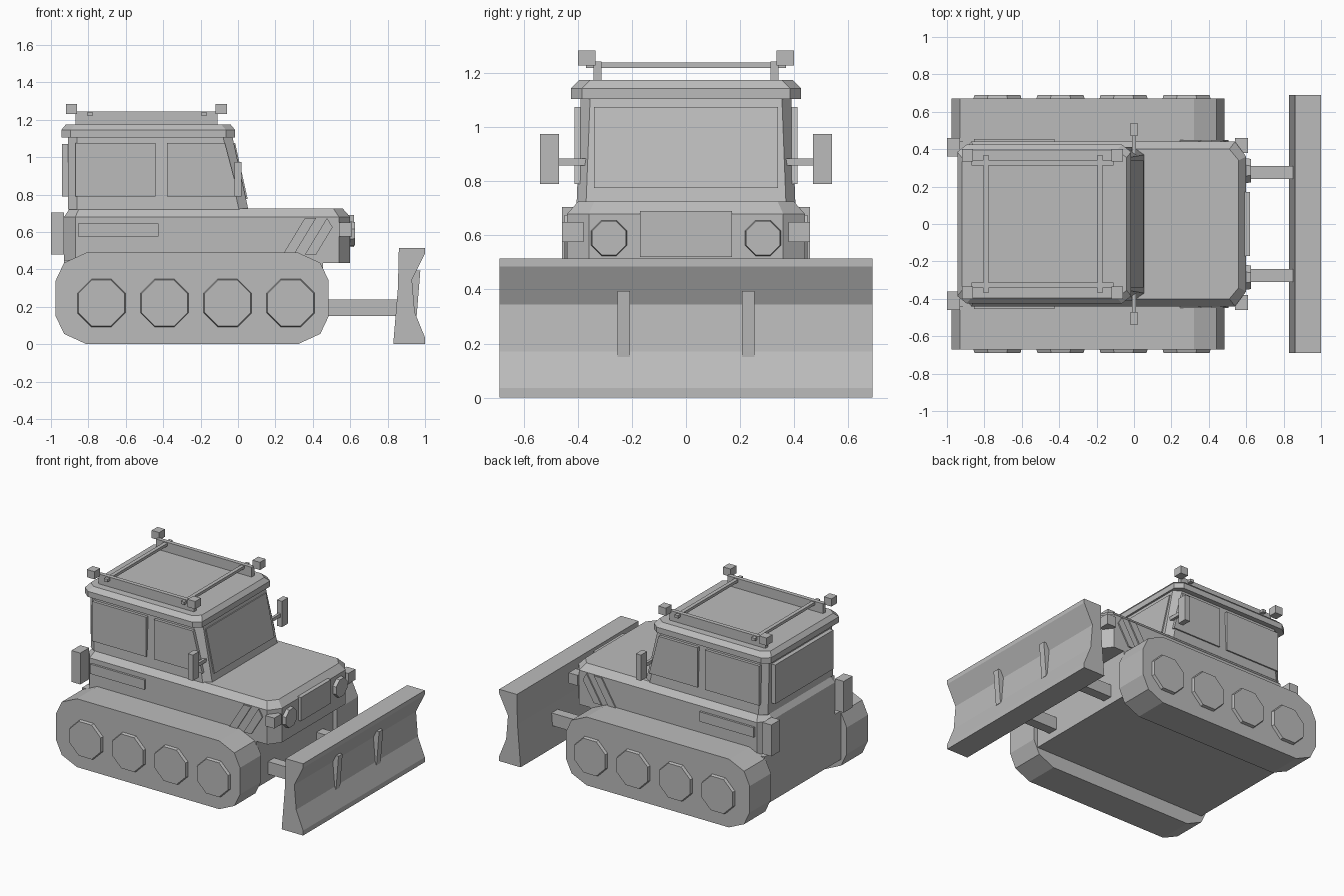
import bpy, bmesh, math

cube = bpy.data.objects.get("Cube")
if cube:
    bpy.data.objects.remove(cube, do_unlink=True)

GREY = (0.5, 0.5, 0.5, 1)
grey = bpy.data.materials.new("plain grey")
grey.use_nodes = True
grey.diffuse_color = GREY
grey.node_tree.nodes["Principled BSDF"].inputs["Base Color"].default_value = GREY


def loft(name, rings):
    """Skin a stack of matching point rings and cap both ends."""
    bm = bmesh.new()
    loops = [[bm.verts.new(p) for p in ring] for ring in rings]
    n = len(loops[0])
    for low, high in zip(loops, loops[1:]):
        for i in range(n):
            j = (i + 1) % n
            bm.faces.new((low[i], low[j], high[j], high[i]))
    bm.faces.new(loops[0][::-1])
    bm.faces.new(loops[-1])
    bmesh.ops.recalc_face_normals(bm, faces=bm.faces)
    mesh = bpy.data.meshes.new(name)
    bm.to_mesh(mesh)
    bm.free()
    mesh.materials.append(grey)
    obj = bpy.data.objects.new(name, mesh)
    bpy.context.collection.objects.link(obj)
    return obj


def side_profile(name, pts, y0, y1):
    """Extrude an (x, z) outline along y."""
    return loft(name, [[(x, y, z) for x, z in pts] for y in (y0, y1)])


def box(name, x, y, z):
    outline = [(x[0], z[0]), (x[1], z[0]), (x[1], z[1]), (x[0], z[1])]
    return side_profile(name, outline, *y)


def plan(z, back, front, y, cx=0.05, cy=0.04):
    """Rectangle in plan with cut corners."""
    return [(back, y - cy, z), (back + cx, y, z), (front - cx, y, z), (front, y - cy, z),
            (front, cy - y, z), (front - cx, -y, z), (back + cx, -y, z), (back, cy - y, z)]


def octagon(cu, cv, r):
    return [(cu + r * math.cos(a), cv + r * math.sin(a))
            for a in (math.pi * (k + 0.5) / 4 for k in range(8))]


# Lower chassis, hood body, cab and roof
box("chassis", (-0.93, 0.455), (-0.44, 0.44), (0.1, 0.45))
loft("body", [plan(0.435, -0.93, 0.6, 0.44, 0.06, 0.08),
              plan(0.68, -0.93, 0.6, 0.44, 0.06, 0.08),
              plan(0.725, -0.9, 0.56, 0.4, 0.05, 0.06)])
loft("cab", [plan(0.72, -0.91, 0.055, 0.405, 0.05, 0.035),
             plan(1.11, -0.91, -0.03, 0.39, 0.05, 0.035)])
loft("roof", [plan(1.105, -0.945, -0.015, 0.425),
              plan(1.145, -0.945, -0.015, 0.425),
              plan(1.175, -0.92, -0.04, 0.395)])

# Windshield and rear window
side_profile("windshield", [(0.04, 0.775), (0.052, 0.775), (-0.015, 1.075), (-0.03, 1.075)],
             -0.34, 0.34)
box("rear_window", (-0.94, -0.9), (-0.33, 0.33), (0.79, 1.07))

# Front grille
box("grille", (0.59, 0.62), (-0.17, 0.17), (0.52, 0.69))

# Blade
side_profile("blade", [(1, 0), (1, 0.035), (0.945, 0.17), (0.93, 0.345), (1, 0.485),
                       (1, 0.515), (0.86, 0.515), (0.855, 0.3), (0.83, 0)], -0.69, 0.69)

TRACK = [(-0.81, 0), (0.32, 0), (0.44, 0.055), (0.485, 0.15), (0.485, 0.34), (0.44, 0.435),
         (0.32, 0.49), (-0.81, 0.49), (-0.93, 0.435), (-0.975, 0.34), (-0.975, 0.15),
         (-0.93, 0.055)]

for s, side in ((1, "left"), (-1, "right")):
    def span(a, b):
        return sorted((s * a, s * b))

    # Track and road wheels
    side_profile(f"track_{side}", TRACK, *span(0.43, 0.67))
    for k in range(4):
        x = -0.73 + 0.337 * k
        loft(f"wheel_{side}_{k + 1}",
             [[(u, s * y, v) for u, v in octagon(x, 0.22, r)]
              for y, r in ((0.66, 0.142), (0.69, 0.133))])

    # Push arm and blade rib
    box(f"push_arm_{side}", (0.4, 0.87), span(0.24, 0.31), (0.15, 0.24))
    side_profile(f"blade_rib_{side}", [(0.93, 0.15), (0.955, 0.15), (0.975, 0.395), (0.93, 0.395)],
                 *span(0.207, 0.253))

    # Side windows
    box(f"rear_side_window_{side}", (-0.87, -0.44), span(0.38, 0.412), (0.79, 1.075))
    side_profile(f"front_side_window_{side}",
                 [(-0.38, 0.79), (0.005, 0.79), (-0.07, 1.075), (-0.38, 1.075)],
                 *span(0.38, 0.412))

    # Side vent and slanted stripes
    box(f"side_vent_{side}", (-0.855, -0.425), span(0.43, 0.455), (0.575, 0.645))
    for k in range(2):
        x = 0.24 + 0.118 * k
        side_profile(f"stripe_{side}_{k + 1}",
                     [(x, 0.48), (x + 0.06, 0.48), (x + 0.178, 0.675), (x + 0.118, 0.675)]
                     if k == 0 else
                     [(x, 0.48), (x + 0.06, 0.48), (x + 0.148, 0.625), (x + 0.118, 0.675)],
                     *span(0.43, 0.449))

    # Headlight, corner lamp and rear lamp
    loft(f"headlight_{side}",
         [[(x, u, v) for u, v in octagon(s * 0.285, 0.59, r)]
          for x, r in ((0.59, 0.073), (0.625, 0.068))])
    box(f"corner_lamp_{side}", (0.54, 0.61), span(0.38, 0.46), (0.575, 0.65))
    box(f"rear_lamp_{side}", (-1, -0.93), span(0.36, 0.46), (0.48, 0.705))

    # Mirror on its arm
    box(f"mirror_arm_{side}", (-0.01, 0.01), span(0.36, 0.48), (0.86, 0.885))
    box(f"mirror_{side}", (-0.02, 0.02), span(0.47, 0.54), (0.79, 0.975))

    # Roof rail with cube lamps at its ends
    box(f"roof_rail_{side}", (-0.87, -0.11), span(0.312, 0.342), (1.17, 1.245))
    for end, x in (("rear", -0.92), ("front", -0.12)):
        box(f"roof_lamp_{end}_{side}", (x, x + 0.06), span(0.335, 0.4), (1.23, 1.285))

# Roof cross bars
for end, x in (("rear", -0.805), ("front", -0.195)):
    box(f"roof_bar_{end}", (x, x + 0.027), (-0.37, 0.37), (1.22, 1.24))
